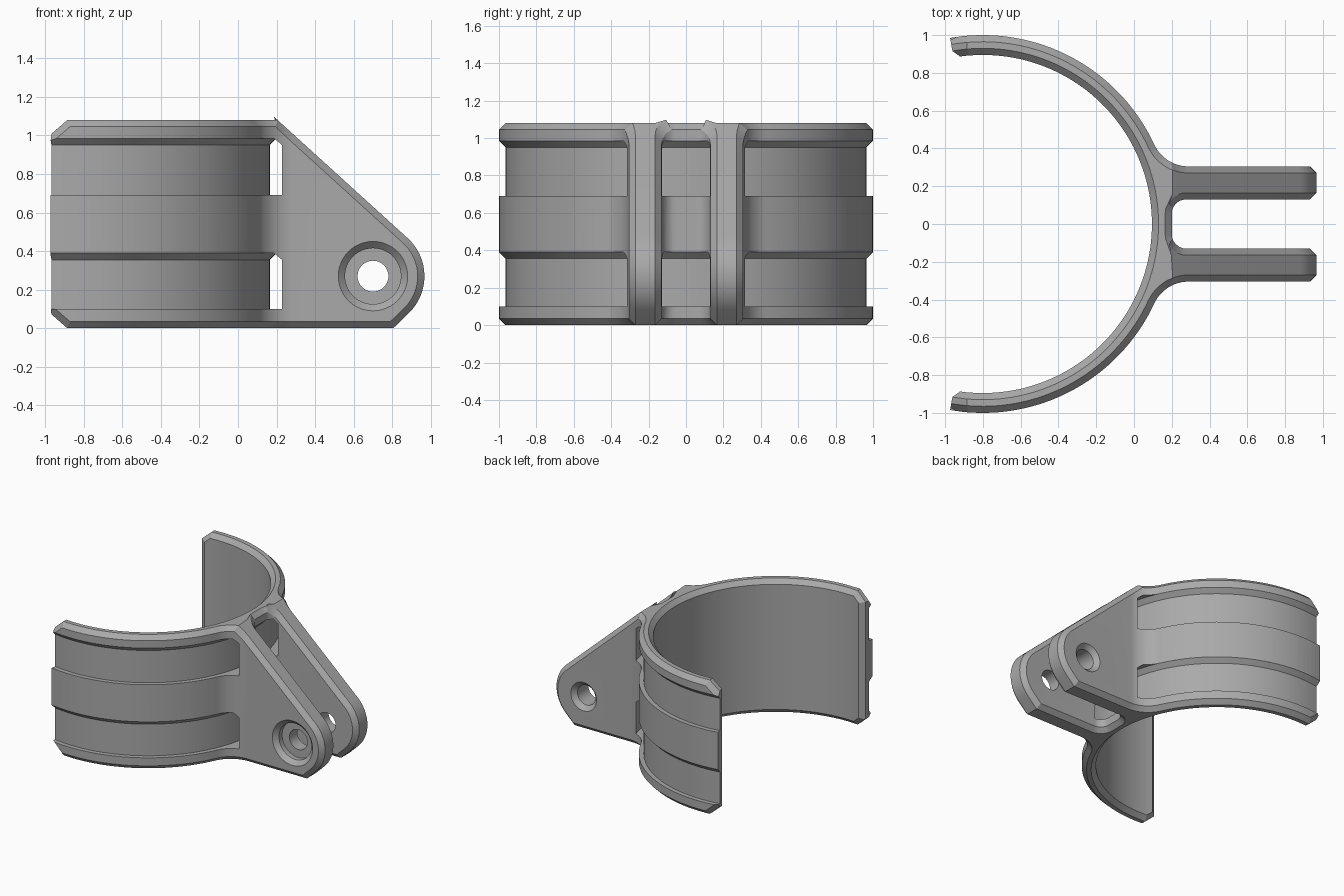
import bpy, bmesh, math
from mathutils import Matrix, Vector

cube = bpy.data.objects.get("Cube")
if cube:
    bpy.data.objects.remove(cube, do_unlink=True)

H = 1.08             # total height
CX = -0.8            # ring centre on x
R_OUT, R_IN = 1.0, 0.895
C = 0.035            # chamfer size
PIVOT = (0.70, 0.27)  # bolt hole centre (x, z)

grey = bpy.data.materials.new("mid_grey")
grey.use_nodes = True
grey.diffuse_color = (0.4, 0.4, 0.4, 1)
grey.node_tree.nodes["Principled BSDF"].inputs["Base Color"].default_value = (0.4, 0.4, 0.4, 1)


def arc(cx, cy, r, a0, a1, n):
    angles = [math.radians(a0 + (a1 - a0) * i / n) for i in range(n + 1)]
    return [(cx + r * math.cos(a), cy + r * math.sin(a)) for a in angles]


def finish(name, bm):
    bmesh.ops.remove_doubles(bm, verts=bm.verts, dist=1e-5)
    bmesh.ops.recalc_face_normals(bm, faces=bm.faces)
    mesh = bpy.data.meshes.new(name)
    bm.to_mesh(mesh)
    bm.free()
    mesh.materials.append(grey)
    obj = bpy.data.objects.new(name, mesh)
    bpy.context.collection.objects.link(obj)
    return obj


def prism(name, points, depth):
    """Extrude a closed 3D polygon along a vector."""
    bm = bmesh.new()
    face = bm.faces.new([bm.verts.new(p) for p in points])
    res = bmesh.ops.extrude_face_region(bm, geom=[face], use_keep_orig=True)
    verts = [g for g in res["geom"] if isinstance(g, bmesh.types.BMVert)]
    bmesh.ops.translate(bm, verts=verts, vec=depth)
    return finish(name, bm)


def lathe(name, profile, steps, matrix, closed=False):
    """Spin an (r, z) profile around z, then place it."""
    bm = bmesh.new()
    vs = [bm.verts.new((r, 0, z)) for r, z in profile]
    edges = [bm.edges.new(p) for p in zip(vs, vs[1:])]
    if closed:
        edges.append(bm.edges.new((vs[-1], vs[0])))
    bmesh.ops.spin(bm, geom=vs + edges, cent=(0, 0, 0), axis=(0, 0, 1),
                   angle=math.tau, steps=steps, use_duplicate=False)
    bmesh.ops.transform(bm, matrix=matrix, verts=bm.verts)
    return finish(name, bm)


def boolean(obj, tool, operation):
    mod = obj.modifiers.new("cut", "BOOLEAN")
    mod.operation, mod.solver, mod.object = operation, "EXACT", tool
    bpy.context.view_layer.objects.active = obj
    bpy.ops.object.modifier_apply(modifier=mod.name)
    bpy.data.objects.remove(tool, do_unlink=True)


# Plan outline: slot between arms, arm, fillet, open ring; then mirrored
FR = 0.2
fy = 0.305 + FR
fx = CX + math.sqrt((R_OUT + FR) ** 2 - fy ** 2)
join = math.degrees(math.asin(fy / (R_OUT + FR)))
half = arc(0.275, 0.055, 0.075, 180, 90, 7)
half += [(1.1, 0.13), (1.1, 0.305)]
half += arc(fx, fy, FR, 270, 180 + join, 12)
half += arc(CX, 0, R_OUT, join, 100, 36)[1:]
half += arc(CX, 0, R_IN, 100, 0, 48)
outline = half + [(x, -y) for x, y in reversed(half[:-1])]
bracket = prism("clamp_bracket", [(x, y, -0.2) for x, y in outline], (0, 0, H + 0.4))

# Side profile: slanted ring tips, sloping arms and round arm ends
px, pz = PIVOT
side = [(-0.885, 0), (0.805, 0)]
side += arc(px, pz, 0.267, -45, 48, 16)
side += [(0.205, H), (-0.885, H), (-1.005, H - 0.105), (-1.005, 0.105)]
boolean(bracket, prism("side_profile", [(x, -1.2, z) for x, z in side], (0, 2.4, 0)), "INTERSECT")

# Chamfer all outline rims and the inner upright edges of the ring tips
bm = bmesh.new()
bm.from_mesh(bracket.data)
bmesh.ops.remove_doubles(bm, verts=bm.verts, dist=1e-5)
sharp = []
for e in bm.edges:
    mid = (e.verts[0].co + e.verts[1].co) / 2
    d = (e.verts[0].co - e.verts[1].co).normalized()
    at_tip = mid.x < -0.9
    limit = math.radians(60 if at_tip else 47)
    outer_upright = at_tip and abs(d.z) > 0.6 and abs(mid.y) > 0.96 and abs(d.x) < 0.1
    if e.is_manifold and e.calc_face_angle() > limit and not outer_upright:
        sharp.append(e)
bmesh.ops.bevel(bm, geom=sharp, offset=C, offset_type="OFFSET", segments=1,
                profile=0.5, affect="EDGES", clamp_overlap=False)
bmesh.ops.recalc_face_normals(bm, faces=bm.faces)
bm.to_mesh(bracket.data)
bm.free()

# Two strap grooves running round the ring and through the arm roots
r0, r1 = R_OUT - C, 1.075
for low, high in ((0.1, 0.39), (0.69, 0.985)):
    groove = [(r0, low), (r1, low), (r1, high - C), (r1 - C, high),
              (R_OUT, high), (r0, high - C)]
    boolean(bracket, lathe("groove", groove, 144, Matrix.Translation((CX, 0, 0)), True), "DIFFERENCE")

# Bolt hole: counterbored at the front, chamfered at the back
bolt = [(0, -0.34), (0.215, -0.34), (0.145, -0.27), (0.145, -0.23), (0.08, -0.23),
        (0.08, 0.27), (0.15, 0.34), (0, 0.34)]
along_y = Matrix.Translation(Vector((px, 0, pz))) @ Matrix.Rotation(-math.pi / 2, 4, "X")
boolean(bracket, lathe("bolt_hole", bolt, 48, along_y), "DIFFERENCE")

# Smooth curves, crisp edges
bpy.ops.object.select_all(action="DESELECT")
bracket.select_set(True)
bpy.context.view_layer.objects.active = bracket
bpy.ops.object.shade_smooth_by_angle(angle=math.radians(25))
